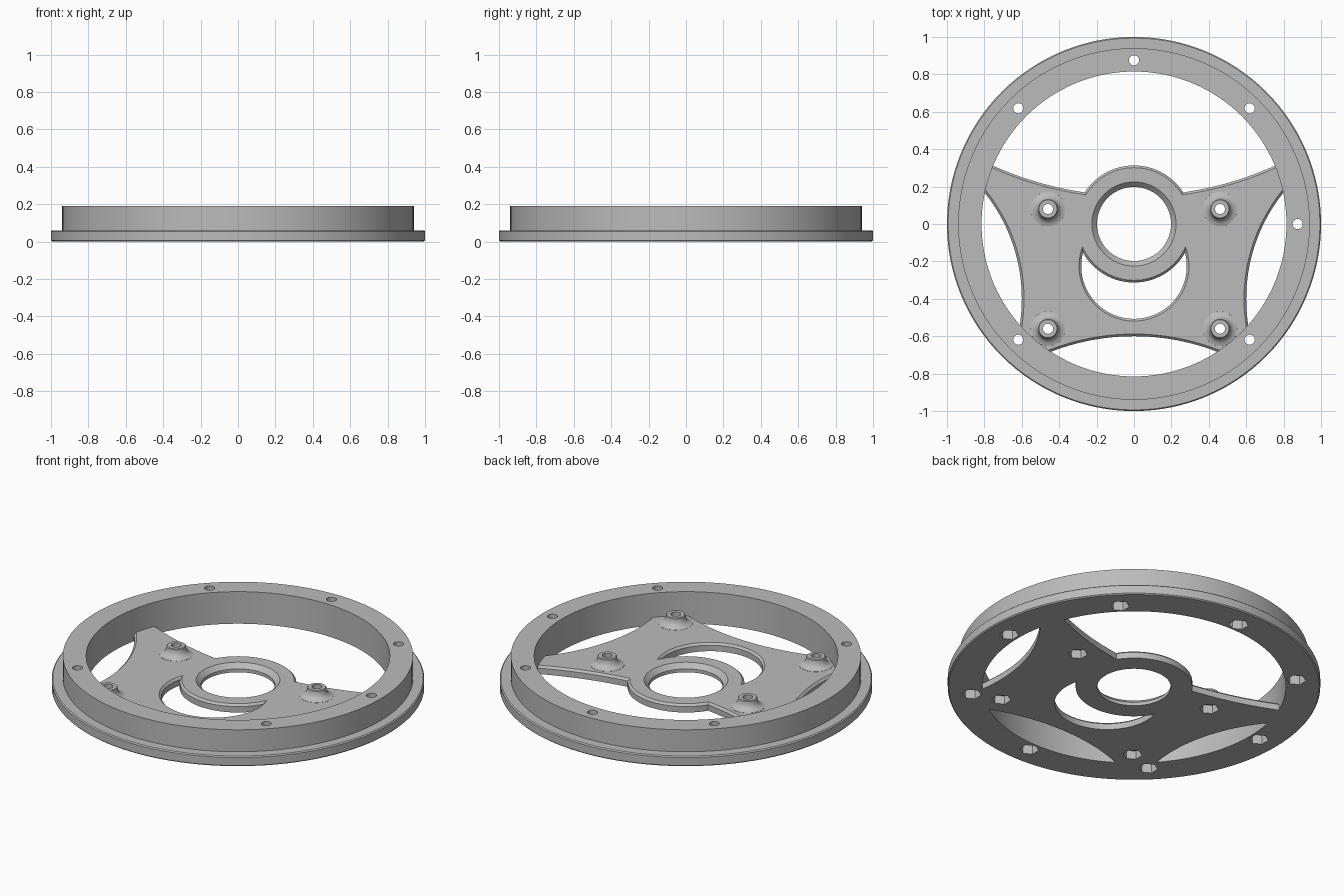
import bpy, bmesh
from math import cos, sin, pi, radians
from mathutils import Matrix

cube = bpy.data.objects.get("Cube")
if cube:
    bpy.data.objects.remove(cube, do_unlink=True)

grey = bpy.data.materials.new("plain grey")
grey.use_nodes = True
grey.diffuse_color = (0.5, 0.5, 0.5, 1)
grey.node_tree.nodes["Principled BSDF"].inputs["Base Color"].default_value = grey.diffuse_color

PLATE = 0.047    # plate thickness
EDGE = 0.012     # chamfer on the plate edges


def lathe(name, profile, sides=96, at=(0, 0), turn=0, closed=False):
    """Solid of revolution: a closed ring profile, or an open one capped top and bottom."""
    bm = bmesh.new()
    rings = [[bm.verts.new((at[0] + r * cos(turn + 2 * pi * i / sides),
                            at[1] + r * sin(turn + 2 * pi * i / sides), z))
              for i in range(sides)] for r, z in profile]
    pairs = list(zip(rings, rings[1:]))
    if closed:
        pairs.append((rings[-1], rings[0]))
    else:
        bm.faces.new(rings[0])
        bm.faces.new(rings[-1])
    for a, b in pairs:
        for i in range(sides):
            j = (i + 1) % sides
            bm.faces.new((a[i], a[j], b[j], b[i]))
    bmesh.ops.recalc_face_normals(bm, faces=bm.faces)
    mesh = bpy.data.meshes.new(name)
    bm.to_mesh(mesh)
    bm.free()
    mesh.materials.append(grey)
    ob = bpy.data.objects.new(name, mesh)
    bpy.context.collection.objects.link(ob)
    return ob


def combine(target, tool, operation):
    """Apply a boolean and remove the tool object."""
    mod = target.modifiers.new("boolean", 'BOOLEAN')
    mod.operation, mod.solver, mod.object = operation, 'EXACT', tool
    bpy.context.view_layer.objects.active = target
    bpy.ops.object.modifier_apply(modifier=mod.name)
    bpy.data.objects.remove(tool, do_unlink=True)


def cut_curve(target, at, r, sides):
    """Cut a round opening whose top edge is chamfered."""
    tool = lathe("cutter", [(r, -0.1), (r, PLATE - EDGE), (r + 2 * EDGE, PLATE + EDGE)], sides, at)
    combine(target, tool, 'DIFFERENCE')


def cut_bolt(target, at, nut_depth):
    """Through hole with a hexagonal nut pocket underneath."""
    bolt = lathe("cutter", [(0.027, -0.1), (0.027, 0.3)], 24, at)
    combine(target, bolt, 'DIFFERENCE')
    nut = lathe("cutter", [(0.052, -0.1), (0.052, nut_depth)], 6, at, pi / 6)
    combine(target, nut, 'DIFFERENCE')


# Rim: tall ring standing on a wider flange
rim = lathe("rim", [(0.815, 0), (0.994, 0), (1, 0.006), (1, 0.054), (0.994, 0.06),
                    (0.94, 0.06), (0.94, 0.19), (0.815, 0.19)], 128, closed=True)
for k in range(8):
    a = k * pi / 4
    cut_bolt(rim, (0.875 * cos(a), 0.875 * sin(a)), 0.07)

# Spoke plate: disc hollowed by large arcs and a crescent
plate = lathe("spoke_plate", [(0.817, 0), (0.817, PLATE)], 128)
cut_curve(plate, (0, 1.99), 1.84, 256)
cut_curve(plate, (0, -1.83), 1.23, 200)
for side in (-1, 1):
    cut_curve(plate, (side * 1.51, -0.4), 0.91, 160)
cut_curve(plate, (0, -0.225), 0.282, 96)

# Hub in the middle, with a countersunk opening
hub = lathe("hub", [(0.313, 0), (0.313, PLATE - EDGE), (0.313 - EDGE, PLATE)])
combine(plate, hub, 'UNION')
bore = lathe("cutter", [(0.198, -0.1), (0.198, PLATE - 0.027), (0.24, PLATE + 0.015)])
combine(plate, bore, 'DIFFERENCE')

# Four flared bosses with bolt holes
for x in (-0.46, 0.46):
    for y in (0.08, -0.56):
        boss = lathe("boss", [(0.094, 0.03), (0.092, PLATE + 0.001), (0.077, 0.052), (0.063, 0.062),
                              (0.054, 0.077), (0.052, 0.096), (0.048, 0.1)], 40, (x, y))
        combine(plate, boss, 'UNION')
        cut_bolt(plate, (x, y), 0.05)

# Smooth curves, sharp edges
for ob in (rim, plate):
    bpy.ops.object.select_all(action='DESELECT')
    ob.select_set(True)
    bpy.context.view_layer.objects.active = ob
    bpy.ops.object.shade_smooth_by_angle(angle=radians(30))
